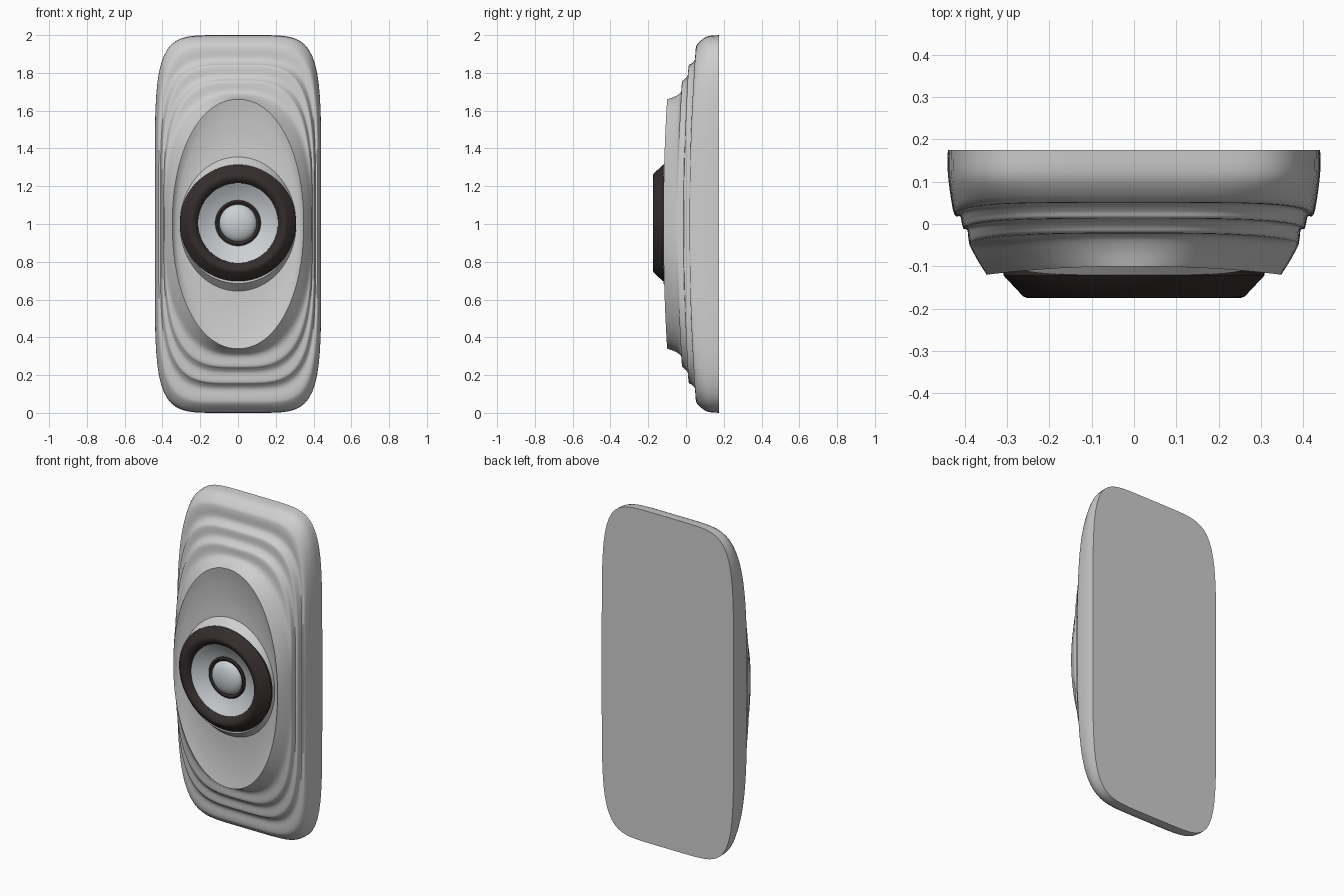
import bpy, bmesh, math

if "Cube" in bpy.data.objects:
    bpy.data.objects.remove(bpy.data.objects["Cube"])

CZ = 1.0      # cabinet centre height
DZ = 1.005    # driver centre height
SEG = 144


def material(name, rgb):
    m = bpy.data.materials.new(name)
    m.diffuse_color = (*rgb, 1)
    m.use_nodes = True
    m.node_tree.nodes["Principled BSDF"].inputs["Base Color"].default_value = m.diffuse_color
    return m


light_grey = material("light grey", (0.62, 0.62, 0.62))
cone_grey = material("pale cool grey", (0.60, 0.63, 0.65))
dark_brown = material("dark brown", (0.035, 0.026, 0.026))


def loft(name, rings, mat, cap_start, cap_end, angle=35):
    """Skin a list of closed point rings."""
    bm = bmesh.new()
    loops = [[bm.verts.new(p) for p in r] for r in rings]
    for a, b in zip(loops, loops[1:]):
        n = len(a)
        for i in range(n):
            j = (i + 1) % n
            bm.faces.new((a[i], a[j], b[j], b[i]))
    if cap_start:
        bm.faces.new(loops[0][::-1])
    if cap_end:
        bm.faces.new(loops[-1])
    me = bpy.data.meshes.new(name)
    bm.to_mesh(me)
    bm.free()
    me.materials.append(mat)
    ob = bpy.data.objects.new(name, me)
    bpy.context.collection.objects.link(ob)
    bpy.ops.object.select_all(action='DESELECT')
    ob.select_set(True)
    bpy.context.view_layer.objects.active = ob
    bpy.ops.object.shade_smooth_by_angle(angle=math.radians(angle))
    return ob


def super_ring(w, ys, h, yt, n):
    """Superellipse ring; depth runs from ys at the sides to yt at top and bottom."""
    pts = []
    for i in range(SEG):
        t = 2 * math.pi * i / SEG
        c, s = math.cos(t), math.sin(t)
        r = (abs(c) ** n + abs(s) ** n) ** (-1 / n)
        u, v = c * r, s * r
        pts.append((w * u, ys + (yt - ys) * v * v, CZ + h * v))
    return pts


def smooth_sections(sec, steps=4):
    """Catmull-Rom interpolation between sections."""
    out = []
    for i in range(len(sec) - 1):
        p0, p1, p2 = sec[max(i - 1, 0)], sec[i], sec[i + 1]
        p3 = sec[min(i + 2, len(sec) - 1)]
        for k in range(steps):
            t = k / steps
            out.append([0.5 * (2 * b + (c - a) * t + (2 * a - 5 * b + 4 * c - d) * t * t
                               + (3 * b - a - 3 * c + d) * t ** 3)
                        for a, b, c, d in zip(p0, p1, p2, p3)])
    return out + [list(sec[-1])]


# Stepped cabinet: half width, side depth, half height, top depth, exponent
shell = [
    (.44, .175, 1.0, .175, 6), (.44, .12, .992, .11, 6),
    (.431, .05, .955, .062, 5.4), (.423, .02, .925, .051, 5),
    (.411, .018, .875, .049, 4.5), (.407, .002, .85, .030, 4.2),
    (.403, -.011, .838, .014, 4), (.394, -.014, .79, .010, 3.6),
    (.392, -.030, .767, -.006, 3.4), (.390, -.043, .752, -.021, 3.2),
    (.387, -.053, .70, -.026, 2.7), (.37, -.085, .675, -.058, 2.4),
    (.348, -.12, .66, -.10, 2.1),
]
# Dished front, raised boss and driver recess
dish = [(.348, -.12, .66, -.10, 2.1), (.335, -.104, .58, -.086, 2.05),
        (.32, -.095, .46, -.075, 2), (.308, -.09, .355, -.075, 2)]
boss = [(.302, -.12, .315, -.12, 2), (.24, -.12, .24, -.12, 2),
        (.23, -.06, .23, -.06, 2)]
sections = smooth_sections(shell) + smooth_sections(dish)[1:] + boss
loft("cabinet", [super_ring(*s) for s in sections], light_grey, True, True)


def lathe(name, profile, mat, cap_end=False, angle=35):
    """Revolve (radius, depth) points about the driver axis."""
    rings = [[(r * math.cos(2 * math.pi * i / 96), y, DZ + r * math.sin(2 * math.pi * i / 96))
              for i in range(96)] for r, y in profile]
    return loft(name, rings, mat, False, cap_end, angle)


# Driver parts
lathe("surround_ring", [(.308, -.11), (.308, -.122), (.262, -.171), (.252, -.175),
                        (.238, -.172), (.222, -.162), (.212, -.148), (.21, -.135)], dark_brown)
lathe("speaker_cone", [(.216, -.148), (.18, -.126), (.15, -.110), (.115, -.097)], cone_grey)
lathe("inner_ring", [(.121, -.092), (.121, -.106), (.112, -.111), (.103, -.108),
                     (.095, -.098)], dark_brown)
dome = [(.099 * math.cos(a), -.10 - .045 * math.sin(a))
        for a in [math.radians(d) for d in range(0, 90, 8)]]
lathe("dust_cap", dome, cone_grey, True)
